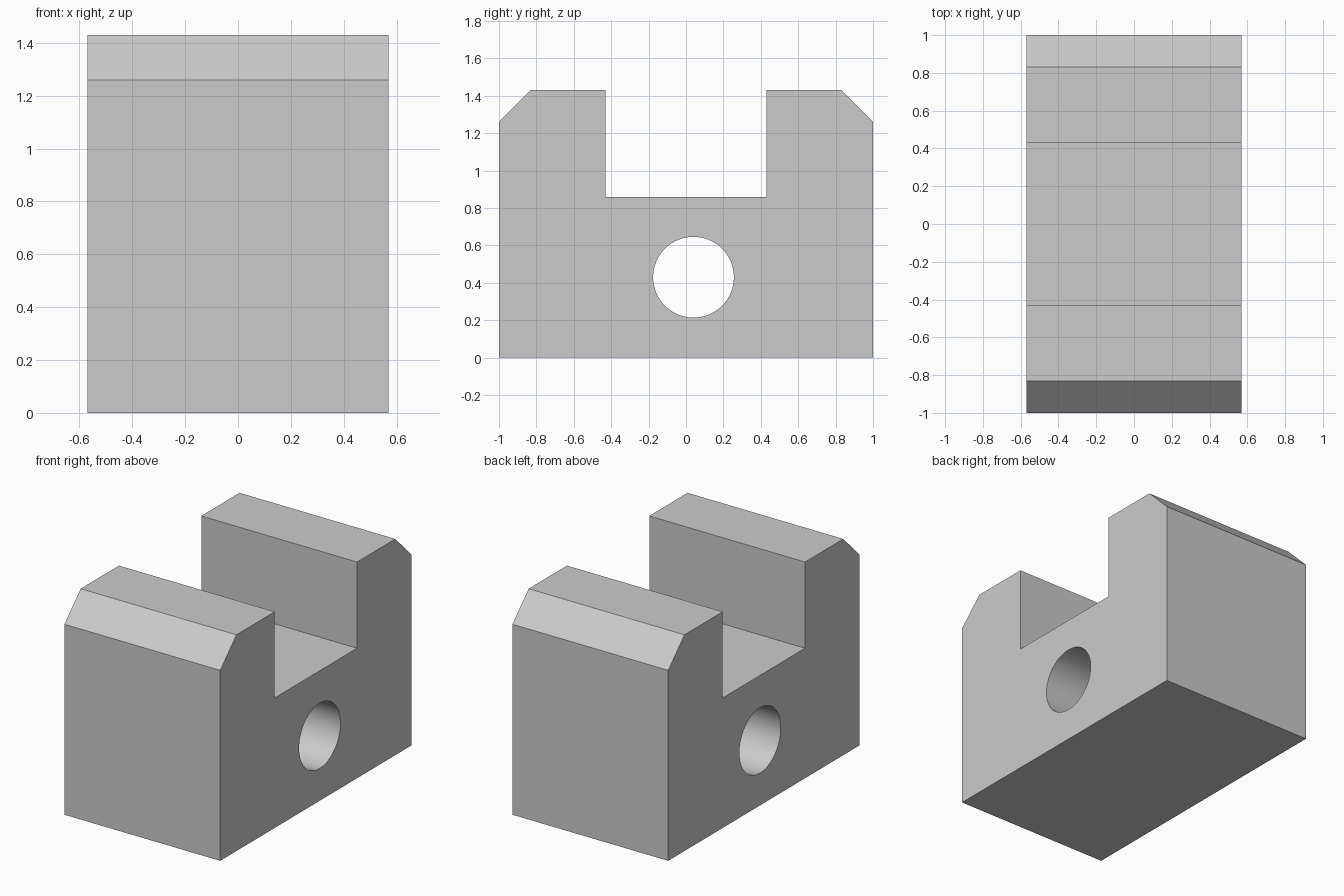
import bpy, bmesh, math

if "Cube" in bpy.data.objects:
    bpy.data.objects.remove(bpy.data.objects["Cube"])

HALF_WIDTH = 0.57

# Block: half profile (y, z), mirrored and extruded along x
half = [(1.0, 0.0), (1.0, 1.26), (0.83, 1.43), (0.43, 1.43), (0.43, 0.86)]
profile = half + [(-y, z) for y, z in reversed(half)]

bm = bmesh.new()
face = bm.faces.new([bm.verts.new((-HALF_WIDTH, y, z)) for y, z in profile])
ext = bmesh.ops.extrude_face_region(bm, geom=[face])
verts = [g for g in ext["geom"] if isinstance(g, bmesh.types.BMVert)]
bmesh.ops.translate(bm, vec=(2 * HALF_WIDTH, 0, 0), verts=verts)
bmesh.ops.recalc_face_normals(bm, faces=bm.faces)
mesh = bpy.data.meshes.new("slotted_block")
bm.to_mesh(mesh)
bm.free()
block = bpy.data.objects.new("slotted_block", mesh)
bpy.context.collection.objects.link(block)

# Cross hole: slightly off-centre, right through along x
bpy.ops.mesh.primitive_cylinder_add(vertices=64, radius=0.216, depth=2,
                                    location=(0, 0.04, 0.43),
                                    rotation=(0, math.pi / 2, 0))
cutter = bpy.context.object
cutter.name = "hole_cutter"
cutter.hide_render = True

cut = block.modifiers.new("cross_hole", 'BOOLEAN')
cut.operation = 'DIFFERENCE'
cut.solver = 'EXACT'
cut.object = cutter

bpy.ops.object.select_all(action='DESELECT')
block.select_set(True)
bpy.context.view_layer.objects.active = block
bpy.ops.object.modifier_apply(modifier=cut.name)
bpy.data.objects.remove(cutter, do_unlink=True)

# Smooth bore, crisp block edges
bpy.ops.object.shade_smooth_by_angle(angle=math.radians(30))
